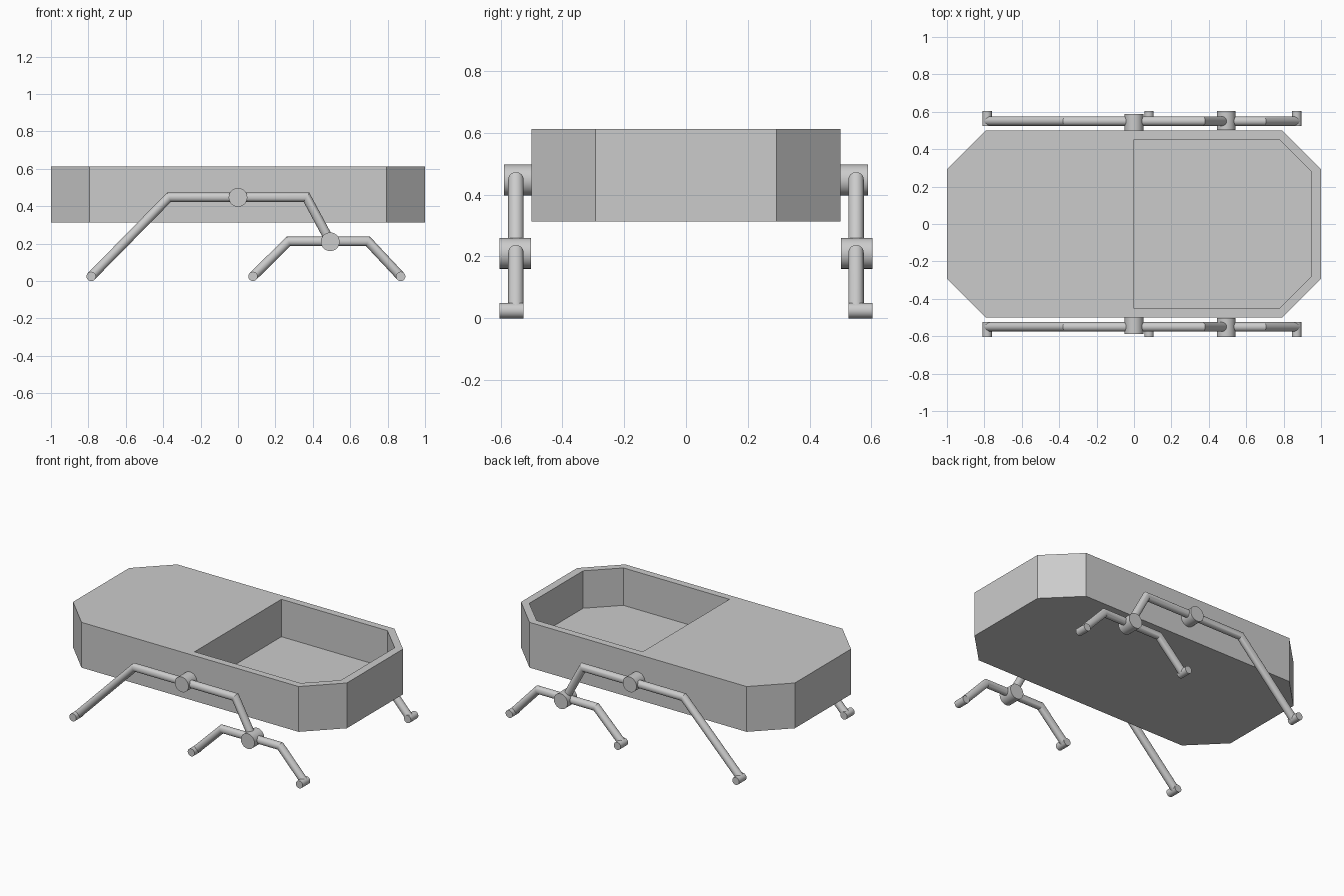
import bpy, bmesh, math
from mathutils import Vector, Matrix

if "Cube" in bpy.data.objects:
    bpy.data.objects.remove(bpy.data.objects["Cube"])

SIDES = 32
LEG_Y, R = -0.55, 0.025


def make_object(name, bm):
    bmesh.ops.recalc_face_normals(bm, faces=bm.faces[:])
    me = bpy.data.meshes.new(name)
    bm.to_mesh(me)
    bm.free()
    ob = bpy.data.objects.new(name, me)
    bpy.context.collection.objects.link(ob)
    return ob


def prism(name, outline, z0, z1):
    bm = bmesh.new()
    f = bm.faces.new([bm.verts.new((x, y, z0)) for x, y in outline])
    ext = bmesh.ops.extrude_face_region(bm, geom=[f])
    top = [v for v in ext["geom"] if isinstance(v, bmesh.types.BMVert)]
    bmesh.ops.translate(bm, verts=top, vec=(0, 0, z1 - z0))
    return make_object(name, bm)


def finish(ob):
    # smooth round parts and copy them to the other side
    bpy.ops.object.select_all(action='DESELECT')
    ob.select_set(True)
    bpy.context.view_layer.objects.active = ob
    bpy.ops.object.shade_smooth_by_angle(angle=math.radians(25))
    m = ob.modifiers.new("mirror", 'MIRROR')
    m.use_axis = (False, True, False)
    m.use_mirror_merge = False


def tube(name, path):
    # mitred round tube along a path in the xz plane
    pts = [Vector((x, LEG_Y, z)) for x, z in path]
    bm = bmesh.new()
    rings = []
    for i, p in enumerate(pts):
        a = (p - pts[i - 1]).normalized() if i else None
        b = (pts[i + 1] - p).normalized() if i < len(pts) - 1 else None
        t = ((a or b) + (b or a)).normalized()
        side = Vector((-t.z, 0, t.x)) / t.dot(a or b)
        ring = []
        for k in range(SIDES):
            w = 2 * math.pi * k / SIDES
            ring.append(bm.verts.new(p + side * R * math.cos(w) + Vector((0, R * math.sin(w), 0))))
        rings.append(ring)
    for r0, r1 in zip(rings, rings[1:]):
        for k in range(SIDES):
            n = (k + 1) % SIDES
            bm.faces.new((r0[k], r0[n], r1[n], r1[k]))
    bm.faces.new(rings[0])
    bm.faces.new(rings[-1])
    finish(make_object(name, bm))


def pin(name, x, z, r, y_in, y_out):
    # cylinder running along y
    bm = bmesh.new()
    mat = Matrix.Translation((x, -(y_in + y_out) / 2, z)) @ Matrix.Rotation(math.pi / 2, 4, 'X')
    bmesh.ops.create_cone(bm, cap_ends=True, segments=SIDES, radius1=r, radius2=r,
                          depth=y_out - y_in, matrix=mat)
    finish(make_object(name, bm))


# Body: chamfered box with an open bay in the +x half
body = prism("body", [(-1, -.293), (-.793, -.5), (.793, -.5), (1, -.293),
                      (1, .293), (.793, .5), (-.793, .5), (-1, .293)], .313, .612)
cutter = prism("bay_cutter", [(0, -.453), (.774, -.453), (.948, -.281),
                              (.948, .281), (.774, .453), (0, .453)], .365, .8)
cutter.hide_render = True
cutter.hide_set(True)
cut = body.modifiers.new("bay", 'BOOLEAN')
cut.operation = 'DIFFERENCE'
cut.solver = 'EXACT'
cut.object = cutter
bpy.context.view_layer.objects.active = body
bpy.ops.object.modifier_apply(modifier=cut.name)
bpy.data.objects.remove(cutter)

# Suspension arms
tube("rocker_arm", [(-.785, .025), (-.369, .448), (.366, .448), (.493, .212)])
tube("bogie_arm", [(.08, .025), (.27, .212), (.695, .212), (.87, .025)])

# Pivots and wheel axles
pin("rocker_pivot", 0, .447, .05, .495, .588)
pin("bogie_pivot", .493, .21, .05, .502, .603)
for name, x in (("rear_axle", -.785), ("middle_axle", .08), ("front_axle", .87)):
    pin(name, x, R, R, .525, .603)
